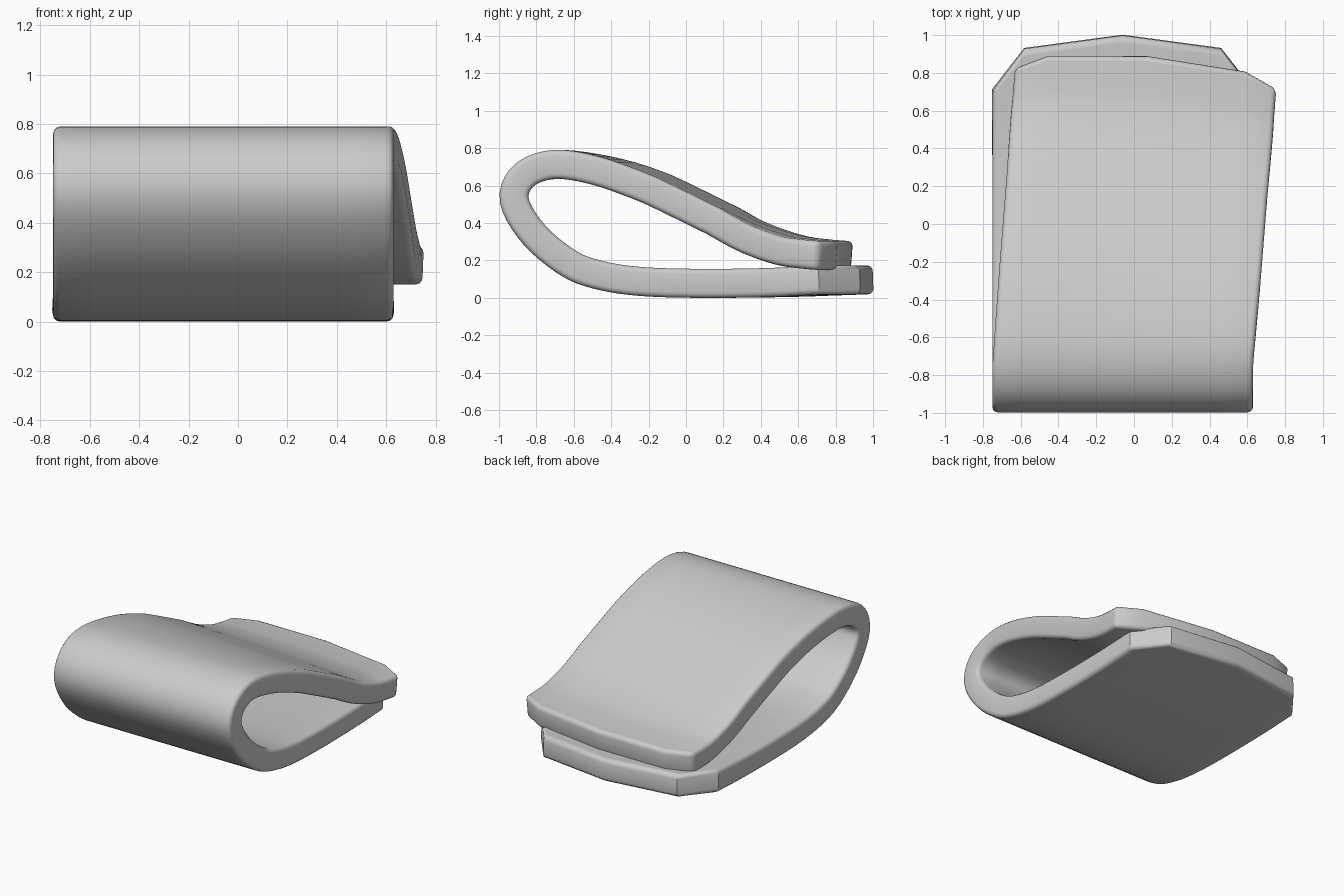
import bpy, bmesh
from mathutils import Vector

if "Cube" in bpy.data.objects:
    bpy.data.objects.remove(bpy.data.objects["Cube"])

# Centre line of the folded strip (y, z): bottom sheet, fold, top sheet
PATH = [(1.0, .097), (.8, .09), (.6, .083), (.3, .078), (0, .078), (-.25, .088), (-.45, .118),
        (-.62, .18), (-.81, .335), (-.918, .52), (-.865, .655), (-.7, .713), (-.45, .68),
        (-.2, .60), (0, .508), (.2, .41), (.4, .318), (.6, .256), (.75, .235), (.885, .225)]
STEPS = 5
# Columns across the strip: half width, bottom end set-back, top end set-back
COLS = [(-.69, .29, .12), (-.52, .07, .04), (0, 0, 0), (.52, .07, .04), (.69, .29, .12)]
THICK = .155
SKEW = .08


def catmull(pts, steps):
    p = [Vector(q) for q in pts]
    p = [2 * p[0] - p[1]] + p + [2 * p[-1] - p[-2]]
    out = []
    for i in range(1, len(p) - 2):
        a, b, c, d = p[i - 1:i + 3]
        for k in range(steps):
            t = k / steps
            out.append(.5 * (2 * b + (c - a) * t + (2 * a - 5 * b + 4 * c - d) * t * t
                             + (3 * b - a - 3 * c + d) * t ** 3))
    return out + [p[-2]]


def smooth(t):
    t = max(0, min(1, t))
    return t * t * (3 - 2 * t)


def place(y, z, col, top):
    x, cut_bottom, cut_top = col
    end, cut = (.885, cut_top) if top else (1.0, cut_bottom)
    if y > .2:                                   # shaped end outline
        y = .2 + (y - .2) * (1 - cut / (end - .2))
    cx = -.06
    if top:                                      # top sheet turns slightly sideways
        cx += SKEW * max(0, y + .75)
        y -= SKEW * smooth((y + .8) / .6) * x
    return (x + cx, y, z)


# Folded sheet mid-surface
line = catmull(PATH, STEPS)
fold = 10 * STEPS
bm = bmesh.new()
rows = [[bm.verts.new(place(p.x, p.y, c, i > fold)) for c in COLS] for i, p in enumerate(line)]
for r, s in zip(rows, rows[1:]):
    for j in range(len(COLS) - 1):
        bm.faces.new((r[j], r[j + 1], s[j + 1], s[j]))
bmesh.ops.recalc_face_normals(bm, faces=bm.faces)
me = bpy.data.meshes.new("folded_pad")
bm.to_mesh(me)
bm.free()
pad = bpy.data.objects.new("folded_pad", me)
bpy.context.collection.objects.link(pad)

# Thickness and rounded rim
sol = pad.modifiers.new("thickness", 'SOLIDIFY')
sol.thickness = THICK
sol.offset = 0
bev = pad.modifiers.new("rim", 'BEVEL')
bev.width = .028
bev.segments = 3
bev.limit_method = 'ANGLE'
bev.angle_limit = 1.0
bev.use_clamp_overlap = False

bpy.context.view_layer.objects.active = pad
pad.select_set(True)
bpy.ops.object.convert(target='MESH')
bpy.ops.object.shade_smooth_by_angle(angle=.6)

# Stand on the ground
low = min(v.co.z for v in pad.data.vertices)
for v in pad.data.vertices:
    v.co.z -= low
